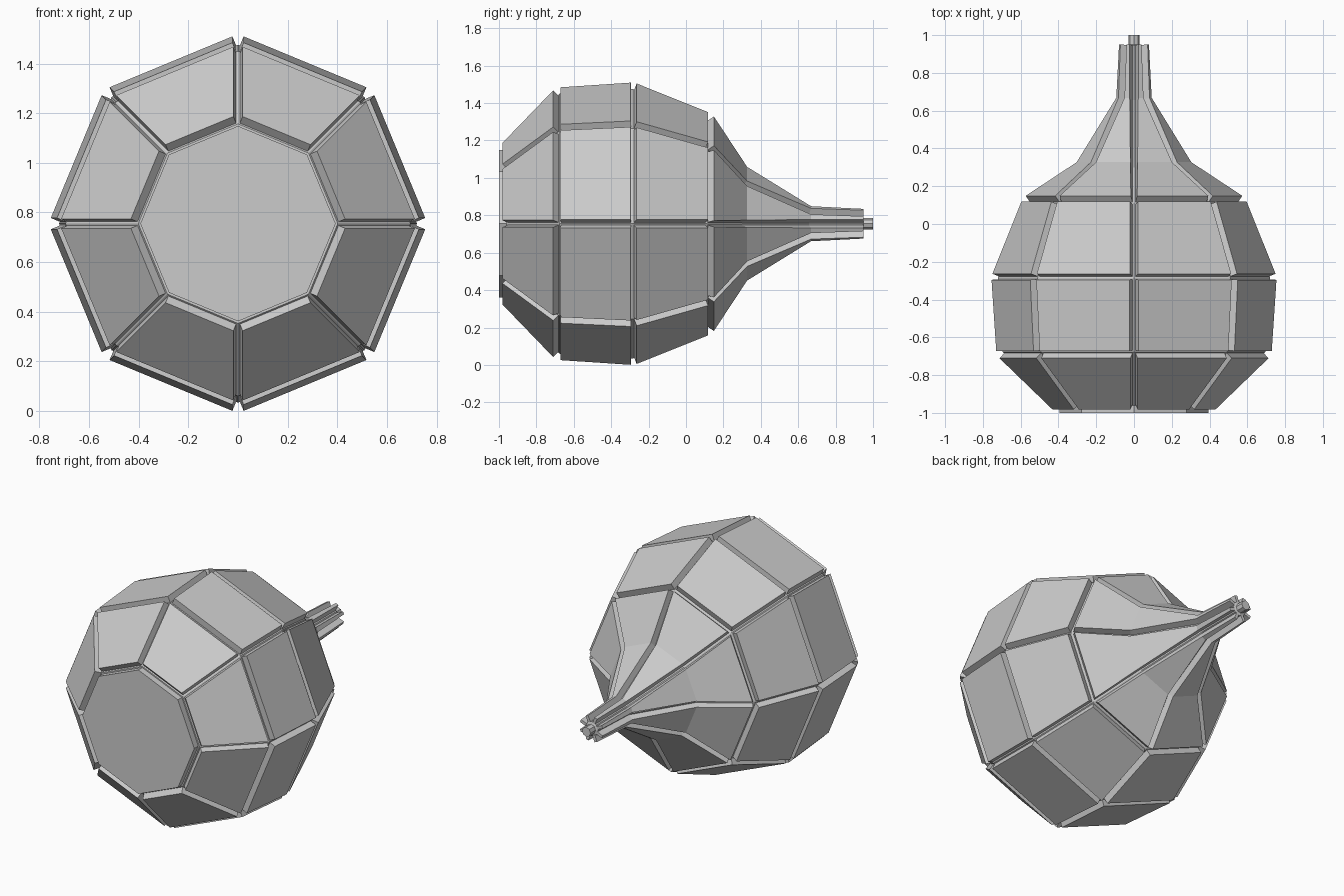
import bpy, bmesh, math
from mathutils import Vector

if "Cube" in bpy.data.objects:
    bpy.data.objects.remove(bpy.data.objects["Cube"])

SIDES, CZ = 8, 0.755
GAP, THICK = 0.008, 0.04

# core profile along the y axis: (y, vertex radius)
PROFILE = [(-0.96, 0.402), (-0.677, 0.695), (-0.285, 0.721), (0.112, 0.562),
           (0.30, 0.278), (0.657, 0.060), (0.956, 0.045)]


def ring_point(y, r, k):
    a = 2 * math.pi * k / SIDES
    return Vector((r * math.cos(a), y, CZ + r * math.sin(a)))


def make_object(name, bm):
    mesh = bpy.data.meshes.new(name)
    bm.to_mesh(mesh)
    bm.free()
    ob = bpy.data.objects.new(name, mesh)
    bpy.context.collection.objects.link(ob)
    return ob


def finish_panels(name, bm):
    # shrink each patch to leave a groove, then thicken it outwards
    for f in bm.faces:
        f.normal_update()
        c = f.calc_center_median()
        out = Vector((c.x, 0, c.z - CZ))
        if out.length < 0.01:
            out = Vector((0, -1, 0))
        if f.normal.dot(out) < 0:
            f.normal_flip()
    rim = bmesh.ops.inset_region(bm, faces=bm.faces[:], thickness=GAP,
                                 use_boundary=True, use_even_offset=True)["faces"]
    bmesh.ops.delete(bm, geom=rim, context='FACES')
    ob = make_object(name, bm)
    mod = ob.modifiers.new("thickness", 'SOLIDIFY')
    mod.thickness = THICK
    mod.offset = 1
    mod.use_even_offset = True
    return ob


def panel_ring(name, points):
    bm = bmesh.new()
    for k in range(SIDES):
        rows = [[bm.verts.new(ring_point(y, r, k + j)) for j in (0, 1)]
                for y, r in points]
        for a, b in zip(rows, rows[1:]):
            bm.faces.new((a[0], a[1], b[1], b[0]))
    finish_panels(name, bm)


# inner core, ending in the narrow tip
bm = bmesh.new()
rows = [[bm.verts.new(ring_point(y, r, k)) for k in range(SIDES)]
        for y, r in PROFILE[:-1] + [(0.945, 0.045), (0.95, 0.03), (1.0, 0.03)]]
for a, b in zip(rows, rows[1:]):
    for k in range(SIDES):
        n = (k + 1) % SIDES
        bm.faces.new((a[k], a[n], b[n], b[k]))
bm.faces.new(rows[0])
bm.faces.new(rows[-1])
bmesh.ops.recalc_face_normals(bm, faces=bm.faces[:])
make_object("core", bm)

# rings of raised plates
panel_ring("front_plates", PROFILE[0:2])
panel_ring("middle_plates", PROFILE[1:3])
panel_ring("rear_plates", PROFILE[2:4])
panel_ring("neck_plates", PROFILE[3:])

# flat octagonal front plate
bm = bmesh.new()
bm.faces.new([bm.verts.new(ring_point(*PROFILE[0], k)) for k in range(SIDES)])
finish_panels("front_cap", bm)
